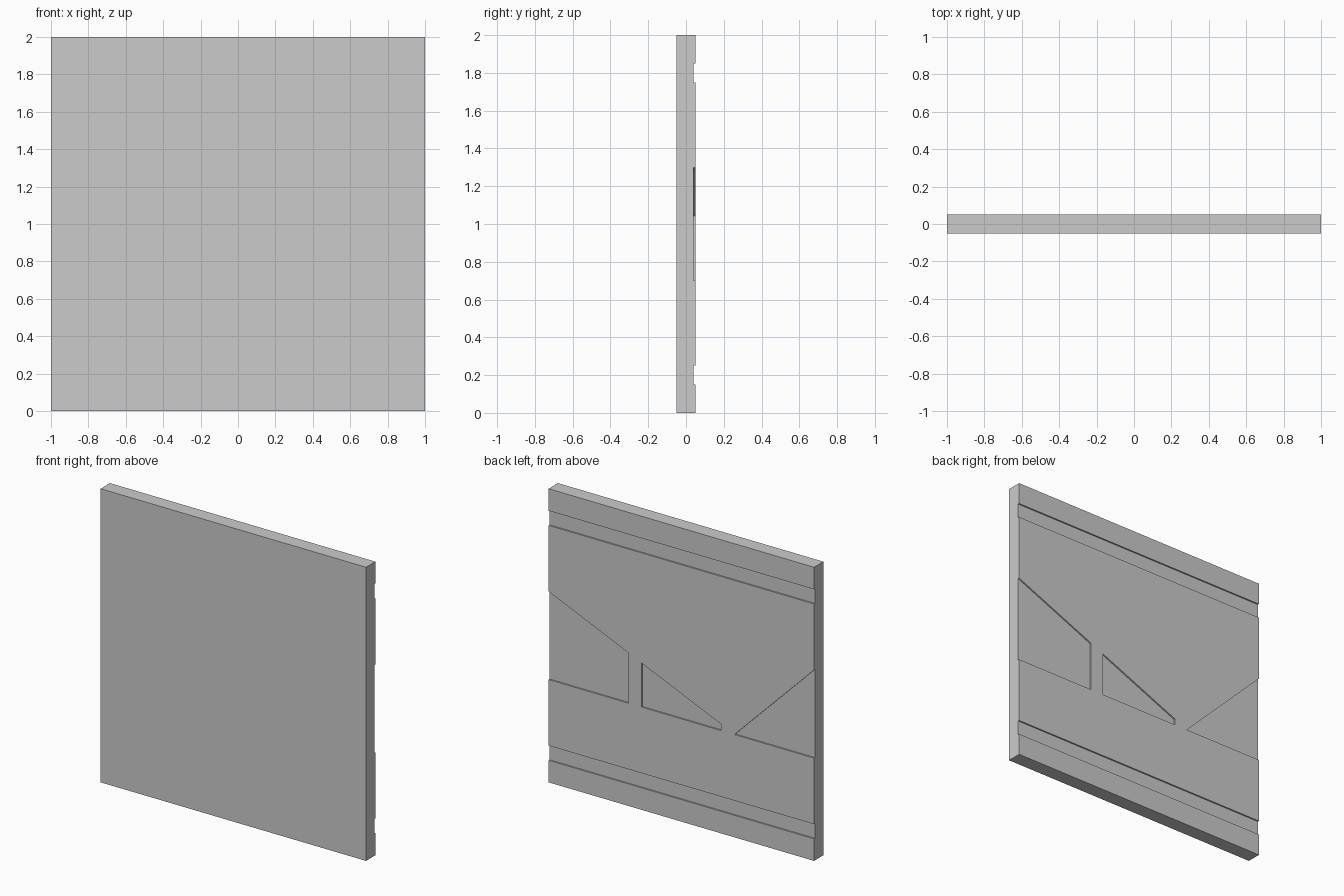
import bpy, bmesh

if "Cube" in bpy.data.objects:
    bpy.data.objects.remove(bpy.data.objects["Cube"])

DEPTH = 0.01     # how deep the back recesses are
BACK = 0.05      # y of the back face
OVER = 0.1       # overshoot so recesses run out through the panel ends

def prism(bm, profile, y0, y1):
    """Closed prism from an (x, z) profile between two y values."""
    face = bm.faces.new([bm.verts.new((x, y0, z)) for x, z in profile])
    ext = bmesh.ops.extrude_face_region(bm, geom=[face])["geom"]
    verts = [v for v in ext if isinstance(v, bmesh.types.BMVert)]
    bmesh.ops.translate(bm, verts=verts, vec=(0, y1 - y0, 0))

def make(name, profiles, y0, y1):
    bm = bmesh.new()
    for p in profiles:
        prism(bm, p, y0, y1)
    bmesh.ops.recalc_face_normals(bm, faces=bm.faces)
    mesh = bpy.data.meshes.new(name)
    bm.to_mesh(mesh)
    bm.free()
    ob = bpy.data.objects.new(name, mesh)
    bpy.context.collection.objects.link(ob)
    return ob

def rect(x, z0, z1):
    return [(-x, z0), (x, z0), (x, z1), (-x, z1)]

def slope(x):
    """Height of the diagonal edge: 0.7 at x=-0.4 rising to 1.3 at x=1."""
    return 0.7 + (x + 0.4) * 0.6 / 1.4

def under_slope(x0, x1):
    return [(x0, 0.7), (x1, 0.7), (x1, slope(x1)), (x0, slope(x0))]

# Flat wall panel
panel = make("wall_panel", [rect(1, 0, 2)], -BACK, BACK)

# Back recesses: two full-width bands, two sloped pieces and one triangle
end = 1 + OVER
cutter = make("recess_cutter", [
    rect(end, 0.15, 0.25),
    rect(end, 1.75, 1.85),
    under_slope(0.4, end),
    under_slope(-0.3, 0.3),
    [(-0.4, 0.7), (-end, 0.7), (-end, 1.3 + OVER)],
], BACK - DEPTH, BACK + OVER)
cutter.hide_render = True

# Cut the recesses, then drop the cutter
mod = panel.modifiers.new("recesses", "BOOLEAN")
mod.object = cutter
mod.operation = "DIFFERENCE"
mod.solver = "EXACT"
bpy.context.view_layer.objects.active = panel
bpy.ops.object.modifier_apply(modifier=mod.name)
bpy.data.objects.remove(cutter)
